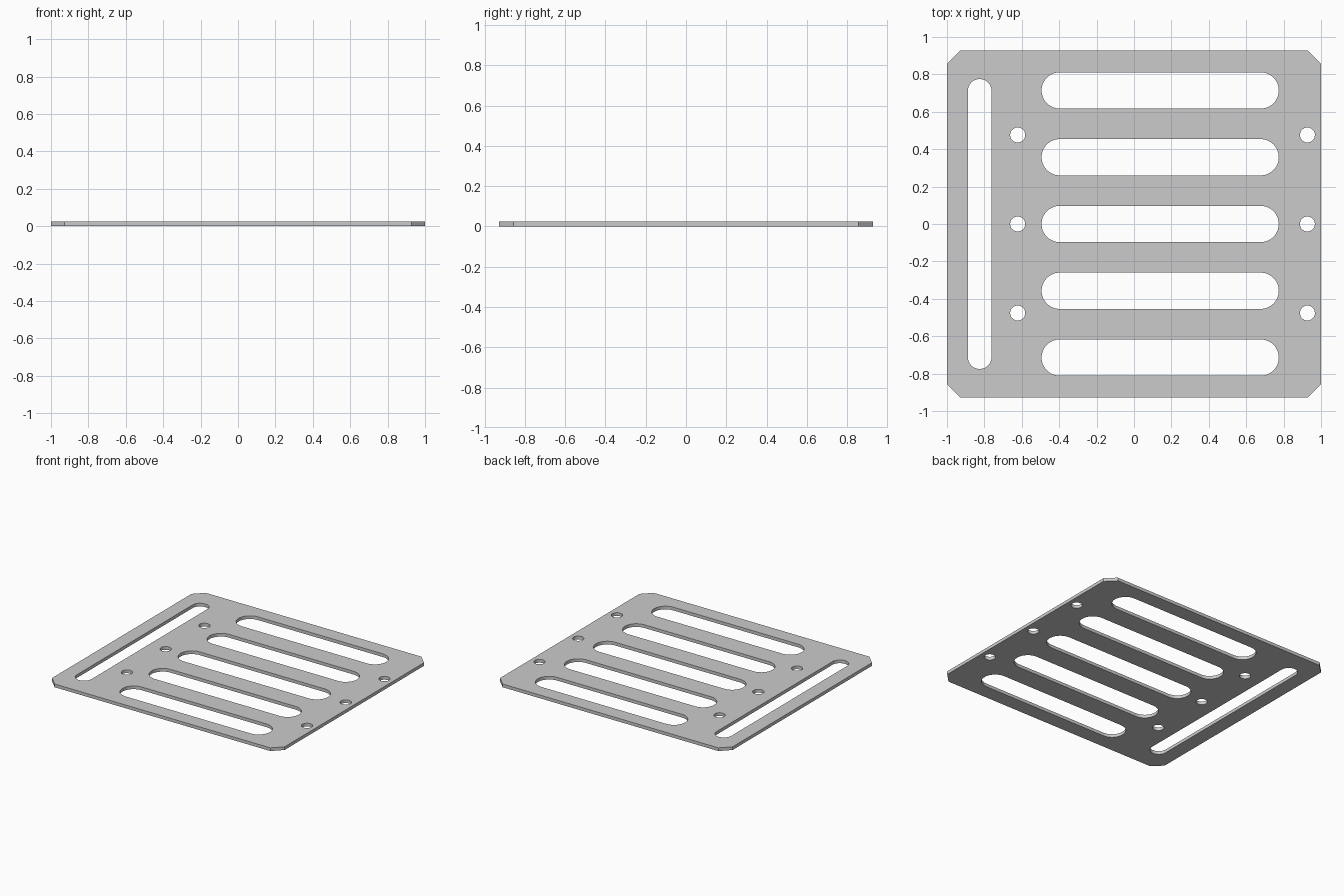
import bpy, bmesh
from math import cos, sin, pi

if "Cube" in bpy.data.objects:
    bpy.data.objects.remove(bpy.data.objects["Cube"])

HX, HY, CH, T = 1.0, 0.928, 0.072, 0.025

curve = bpy.data.curves.new("slotted_plate", 'CURVE')
curve.dimensions = '2D'
curve.fill_mode = 'BOTH'
curve.extrude = T / 2


def outline(pts):
    s = curve.splines.new('POLY')
    s.points.add(len(pts) - 1)
    for p, (x, y) in zip(s.points, pts):
        p.co = (x, y, 0, 1)
    s.use_cyclic_u = True


def slot(cx, cy, half, r, vertical=False, n=24):
    """Rounded slot; half = distance from the middle to each arc centre."""
    pts = []
    for side in (1, -1):
        for i in range(n + (1 if half else 0)):
            a = -pi / 2 + pi * i / n
            u, v = side * (half + r * cos(a)), side * r * sin(a)
            pts.append((cx - v, cy + u) if vertical else (cx + u, cy + v))
    outline(pts)


# plate edge with chamfered corners
outline([(HX - CH, -HY), (HX, -HY + CH), (HX, HY - CH), (HX - CH, HY),
         (-HX + CH, HY), (-HX, HY - CH), (-HX, -HY + CH), (-HX + CH, -HY)])

# five horizontal slots
for k in range(-2, 3):
    slot(0.14, k * 0.357, 0.537, 0.097)

# long vertical slot
slot(-0.825, 0, 0.712, 0.063, vertical=True)

# screw holes
for x in (-0.622, 0.927):
    for y in (-0.476, 0, 0.476):
        slot(x, y, 0, 0.04)

# turn the filled profile into a solid mesh resting on z = 0
tmp = bpy.data.objects.new("profile", curve)
bpy.context.collection.objects.link(tmp)
dg = bpy.context.evaluated_depsgraph_get()
mesh = bpy.data.meshes.new_from_object(tmp.evaluated_get(dg))
bpy.data.objects.remove(tmp)

bm = bmesh.new()
bm.from_mesh(mesh)
bmesh.ops.remove_doubles(bm, verts=bm.verts, dist=1e-4)
bmesh.ops.translate(bm, verts=bm.verts, vec=(0, 0, T / 2))
bmesh.ops.recalc_face_normals(bm, faces=bm.faces)
bm.to_mesh(mesh)
bm.free()

plate = bpy.data.objects.new("slotted_plate", mesh)
bpy.context.collection.objects.link(plate)
bpy.context.view_layer.objects.active = plate
plate.select_set(True)
bpy.ops.object.shade_smooth_by_angle()
